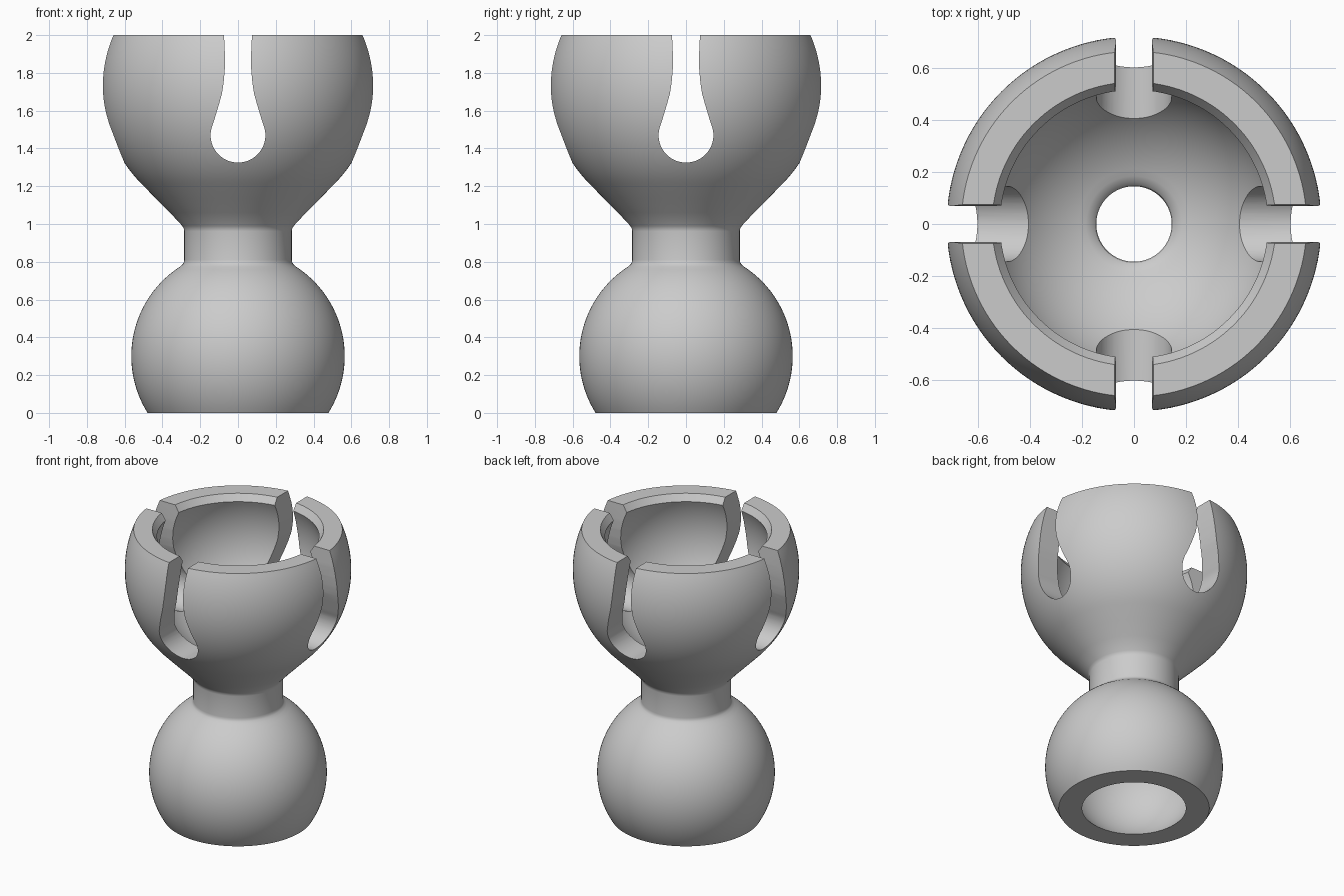
import bpy, bmesh
from math import sin, cos, pi, radians, sqrt, asin

if "Cube" in bpy.data.objects:
    bpy.data.objects.remove(bpy.data.objects["Cube"])

grey = bpy.data.materials.new("light grey")
grey.use_nodes = True
COLOUR = (0.6, 0.6, 0.6, 1)
grey.diffuse_color = COLOUR
grey.node_tree.nodes["Principled BSDF"].inputs["Base Color"].default_value = COLOUR

BALL_Z, BALL_R, CAVITY_R = 0.30, 0.565, 0.446
CUP_Z, CUP_R, SOCKET_R = 1.72, 0.72, 0.566


def arc(r, z, start, end, n):
    """Points (radius, height); angles are degrees above the equator."""
    angles = [radians(start + (end - start) * i / n) for i in range(n + 1)]
    return [(r * cos(a), z + r * sin(a)) for a in angles]


def lat(h, r):
    return asin(h / r) * 180 / pi


def add_object(name, bm):
    bmesh.ops.recalc_face_normals(bm, faces=bm.faces)
    mesh = bpy.data.meshes.new(name)
    bm.to_mesh(mesh)
    bm.free()
    obj = bpy.data.objects.new(name, mesh)
    mesh.materials.append(grey)
    bpy.context.collection.objects.link(obj)
    return obj


def lathe(name, points, steps=128):
    bm = bmesh.new()
    verts = [bm.verts.new((r, 0, z)) for r, z in points]
    edges = [bm.edges.new((v, verts[i - 1])) for i, v in enumerate(verts)]
    bmesh.ops.spin(bm, geom=verts + edges, cent=(0, 0, 0), axis=(0, 0, 1),
                   angle=2 * pi, steps=steps)
    bmesh.ops.remove_doubles(bm, verts=bm.verts, dist=1e-5)
    return add_object(name, bm)


def keyhole(name, turn):
    """Prism with a round foot and a waisted neck, running right through."""
    side = [(0.129, 1.54), (0.114, 1.59), (0.099, 1.64), (0.085, 1.69),
            (0.076, 1.75), (0.070, 1.82), (0.069, 1.89), (0.074, 2.0), (0.076, 2.1)]
    foot = arc(0.145, 1.47, -90, 22, 20)
    half = foot + side
    outline = half + [(-x, z) for x, z in reversed(half[1:])]
    bm = bmesh.new()
    face = bm.faces.new([bm.verts.new((x, -1, z)) for x, z in outline])
    ext = bmesh.ops.extrude_face_region(bm, geom=[face])
    moved = [g for g in ext["geom"] if isinstance(g, bmesh.types.BMVert)]
    bmesh.ops.translate(bm, verts=moved, vec=(0, 2, 0))
    obj = add_object(name, bm)
    obj.rotation_euler.z = turn
    obj.hide_render = True
    return obj


# Outside: ball, neck, cone and cup; then inside: socket, bore and ball cavity
outside = (arc(BALL_R, BALL_Z, lat(-BALL_Z, BALL_R), 57, 32)
           + [(0.293, 0.787), (0.287, 0.797), (0.285, 0.81), (0.285, 0.962),
              (0.287, 0.975), (0.295, 0.990), (0.36, 1.060), (0.435, 1.135)]
           + arc(CUP_R, CUP_Z, -45, lat(2 - CUP_Z, CUP_R), 28))
lip = [(0.545, 2.0)]
socket_top = lat(sqrt(SOCKET_R ** 2 - 0.515 ** 2), SOCKET_R)
inside = (arc(SOCKET_R, CUP_Z, socket_top, -71, 32)
          + [(0.163, 1.174), (0.150, 1.160), (0.145, 1.14)]
          + [(0.145, 0.76), (0.150, 0.74), (0.163, 0.722)]
          + arc(CAVITY_R, BALL_Z, 66, lat(-BALL_Z, CAVITY_R), 28))
joint = lathe("ball_and_socket_link", outside + lip + inside)

# Four keyhole slots from two crossing cutters
cutters = [keyhole("front_back_slot_cutter", 0), keyhole("side_slot_cutter", pi / 2)]
bpy.context.view_layer.update()
bpy.ops.object.select_all(action='DESELECT')
bpy.context.view_layer.objects.active = joint
joint.select_set(True)
for cutter in cutters:
    mod = joint.modifiers.new("slot", 'BOOLEAN')
    mod.operation = 'DIFFERENCE'
    mod.solver = 'EXACT'
    mod.object = cutter
    bpy.ops.object.modifier_apply(modifier=mod.name)
for cutter in cutters:
    bpy.data.objects.remove(cutter)

bpy.ops.object.shade_smooth_by_angle(angle=radians(25))
